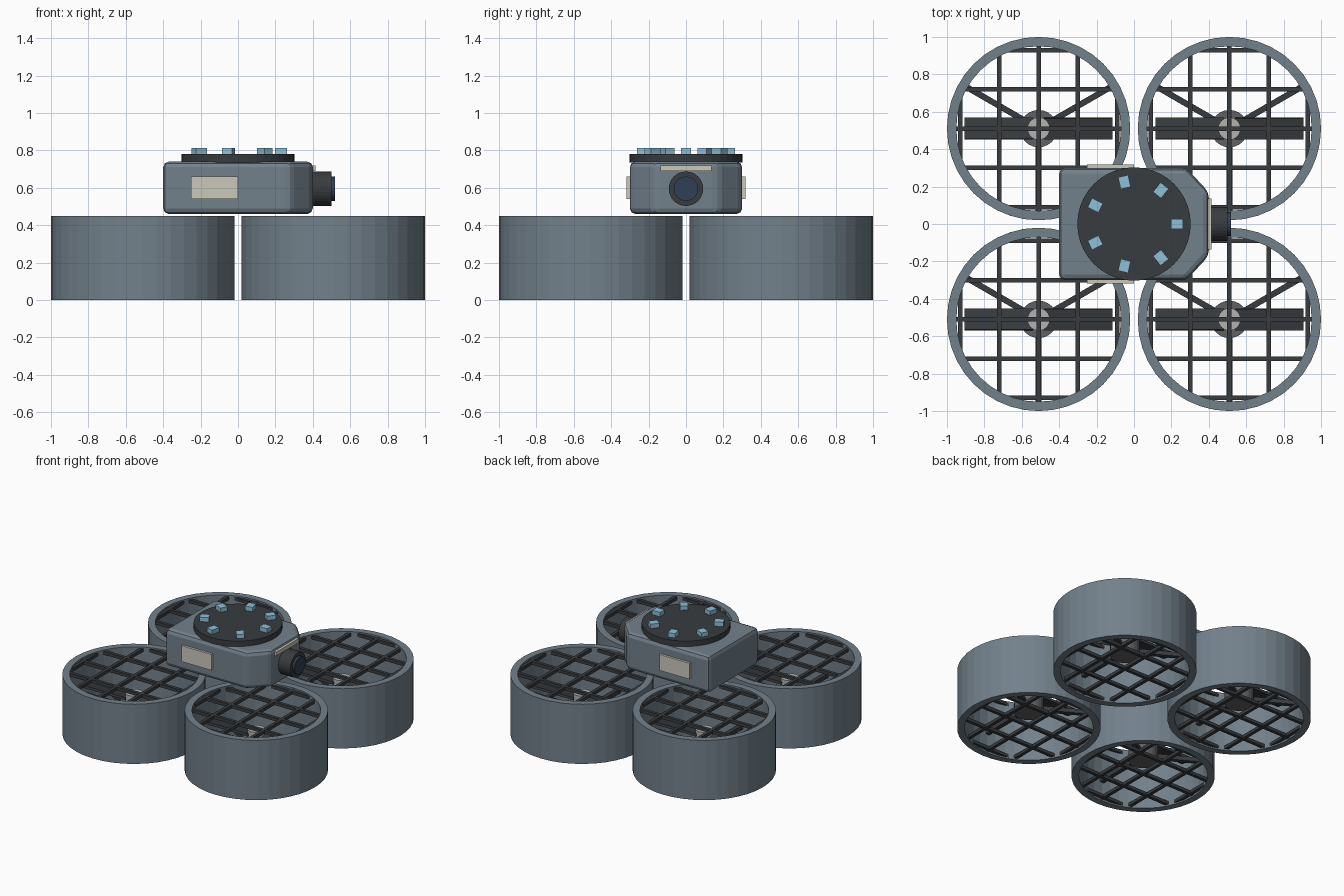
import bpy, bmesh, math
from mathutils import Matrix, Vector

if "Cube" in bpy.data.objects:
    bpy.data.objects.remove(bpy.data.objects["Cube"])


def material(name, rgb):
    m = bpy.data.materials.new(name)
    m.diffuse_color = (*rgb, 1)
    m.use_nodes = True
    m.node_tree.nodes["Principled BSDF"].inputs["Base Color"].default_value = m.diffuse_color
    return m


SHELL = material("slate_shell", (0.17, 0.22, 0.26))
DARK = material("dark_plastic", (0.04, 0.045, 0.05))
MOTOR = material("motor_grey", (0.12, 0.12, 0.12))
SILVER = material("silver", (0.45, 0.45, 0.44))
CREAM = material("cream_panel", (0.6, 0.58, 0.5))
BLUE = material("light_blue", (0.27, 0.53, 0.7))
LENS = material("lens_glass", (0.03, 0.05, 0.09))


def finish(name, bm, mat, smooth=False):
    bmesh.ops.recalc_face_normals(bm, faces=bm.faces)
    me = bpy.data.meshes.new(name)
    bm.to_mesh(me)
    bm.free()
    ob = bpy.data.objects.new(name, me)
    bpy.context.collection.objects.link(ob)
    me.materials.append(mat)
    if smooth:
        bpy.ops.object.select_all(action='DESELECT')
        ob.select_set(True)
        bpy.context.view_layer.objects.active = ob
        bpy.ops.object.shade_smooth_by_angle(angle=math.radians(35))
    return ob


def add_box(bm, loc, size, rot=Matrix()):
    bmesh.ops.create_cube(bm, size=1, matrix=Matrix.Translation(loc) @ rot @ Matrix.Diagonal((*size, 1)))


def box(name, loc, size, mat, rot=Matrix()):
    bm = bmesh.new()
    add_box(bm, loc, size, rot)
    return finish(name, bm, mat)


def cylinder(name, loc, r, depth, mat, segs=32, axis='Z', r2=None):
    bm = bmesh.new()
    rot = Matrix.Rotation(math.pi / 2, 4, 'Y') if axis == 'X' else Matrix()
    bmesh.ops.create_cone(bm, cap_ends=True, segments=segs, radius1=r, radius2=r if r2 is None else r2,
                          depth=depth, matrix=Matrix.Translation(loc) @ rot)
    return finish(name, bm, mat, segs > 40)


def tube(name, x, y, r_out, r_in, z0, z1, mat, segs=40):
    bm = bmesh.new()
    profile = [(r_out, z0), (r_out, z1), (r_in, z1), (r_in, z0)]
    rings = []
    for i in range(segs):
        a = 2 * math.pi * i / segs
        rings.append([bm.verts.new((x + r * math.cos(a), y + r * math.sin(a), z)) for r, z in profile])
    for i in range(segs):
        p, q = rings[i], rings[(i + 1) % segs]
        for j in range(4):
            k = (j + 1) % 4
            bm.faces.new((p[j], q[j], q[k], p[k]))
    return finish(name, bm, mat)


def guard(name, x, y, z):
    # crossed bars, each cut to the chord of the duct
    bm = bmesh.new()
    for i in range(-2, 3):
        o = i * 0.21
        length = 2 * math.sqrt(0.453 ** 2 - o ** 2)
        add_box(bm, (x + o, y, z), (0.024, length, 0.024))
        add_box(bm, (x, y + o, z), (length, 0.024, 0.024))
    return finish(name, bm, DARK)


# four ducted fans
for sx, sy, tag in ((-1, -1, "front_left"), (1, -1, "front_right"), (-1, 1, "back_left"), (1, 1, "back_right")):
    x, y = sx * 0.51, sy * 0.51
    tube("duct_" + tag, x, y, 0.49, 0.44, 0, 0.45, SHELL)
    guard("top_guard_" + tag, x, y, 0.428)
    guard("bottom_guard_" + tag, x, y, 0.022)
    cylinder("motor_" + tag, (x, y, 0.18), 0.10, 0.12, MOTOR, 24)
    cylinder("hub_cap_" + tag, (x, y, 0.275), 0.06, 0.07, SILVER, 24)
    # three motor struts
    bm = bmesh.new()
    for deg in (30, 150, 270):
        a = math.radians(deg)
        add_box(bm, (x + 0.25 * math.cos(a), y + 0.25 * math.sin(a), 0.16), (0.38, 0.032, 0.032),
                Matrix.Rotation(a, 4, 'Z'))
    finish("motor_struts_" + tag, bm, DARK)
    # two pitched blades
    bm = bmesh.new()
    for s in (-1, 1):
        add_box(bm, (x + s * 0.2125, y, 0.265), (0.365, 0.115, 0.018),
                Matrix.Rotation(s * math.radians(10), 4, 'X'))
    finish("propeller_" + tag, bm, DARK)

# body with clipped nose corners and bevelled edges
outline = [(-0.4, -0.3), (0.28, -0.3), (0.4, -0.17), (0.4, 0.17), (0.28, 0.3), (-0.4, 0.3)]
bm = bmesh.new()
base = bm.faces.new([bm.verts.new((px, py, 0.46)) for px, py in outline])
ext = bmesh.ops.extrude_face_region(bm, geom=[base])
bmesh.ops.translate(bm, vec=Vector((0, 0, 0.28)), verts=[v for v in ext['geom'] if isinstance(v, bmesh.types.BMVert)])
body = finish("body", bm, SHELL)
bev = body.modifiers.new("bevel", 'BEVEL')
bev.width = 0.03
bev.segments = 2
bev.limit_method = 'ANGLE'

# panels
for s, tag in ((-1, "front"), (1, "back")):
    box("side_panel_" + tag, (-0.125, s * 0.305, 0.6), (0.25, 0.025, 0.12), CREAM)
box("nose_light", (0.404, 0, 0.705), (0.022, 0.27, 0.03), CREAM)

# camera
cylinder("camera_barrel", (0.445, 0, 0.595), 0.092, 0.11, DARK, 32, 'X')
cylinder("camera_lens", (0.48, 0, 0.595), 0.065, 0.075, LENS, 32, 'X')

# sensor disc with seven blocks
cylinder("top_disc", (0, 0, 0.758), 0.303, 0.045, DARK, 40)
for i in range(7):
    a = 2 * math.pi * i / 7
    box("sensor_block_%d" % (i + 1), (0.23 * math.cos(a), 0.23 * math.sin(a), 0.795),
        (0.065, 0.055, 0.036), BLUE, Matrix.Rotation(a, 4, 'Z'))
